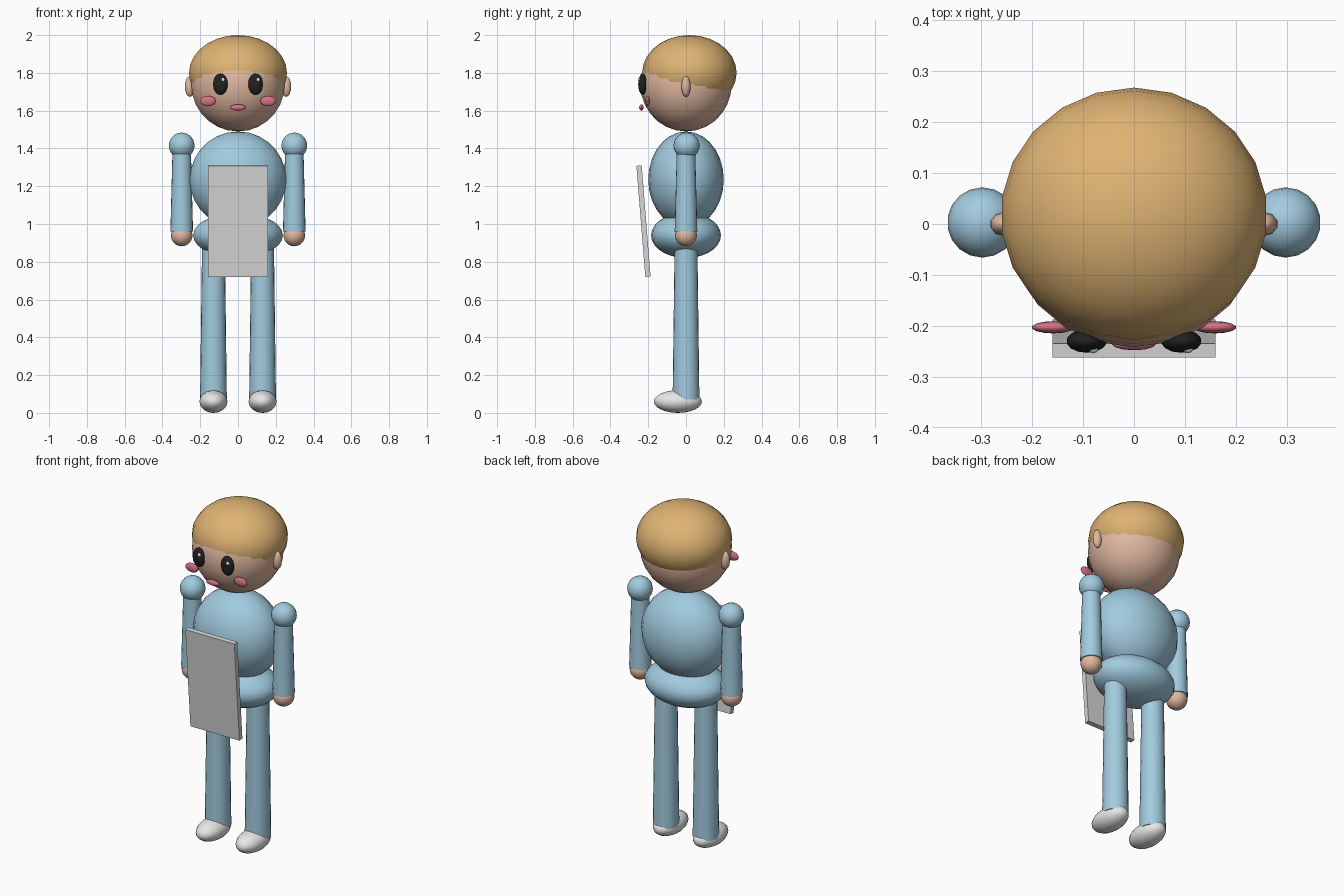
import bpy
from mathutils import Matrix, Vector

cube = bpy.data.objects.get("Cube")
if cube:
    bpy.data.objects.remove(cube, do_unlink=True)


def material(name, r, g, b):
    mat = bpy.data.materials.new(name)
    mat.use_nodes = True
    mat.diffuse_color = (r, g, b, 1)
    bsdf = next(n for n in mat.node_tree.nodes if n.type == "BSDF_PRINCIPLED")
    bsdf.inputs["Base Color"].default_value = (r, g, b, 1)
    return mat


blue = material("light blue cloth", 0.36, 0.60, 0.74)
skin = material("skin", 0.75, 0.48, 0.35)
blond = material("blond hair", 0.73, 0.45, 0.17)
pink = material("pink", 0.68, 0.17, 0.23)
black = material("black", 0.015, 0.015, 0.015)
white = material("white", 0.85, 0.85, 0.85)
grey = material("grey board", 0.68, 0.68, 0.68)


def finish(name, mat, matrix, smooth=True):
    """Bake the placement into the newest mesh, then name, colour and shade it."""
    ob = bpy.context.object
    ob.name = name
    ob.data.transform(matrix)
    ob.data.materials.append(mat)
    if smooth:
        bpy.ops.object.shade_smooth_by_angle(angle=0.9)
    return ob


def ellipsoid(name, mat, centre, radii, segments=22, rings=14):
    bpy.ops.mesh.primitive_uv_sphere_add(segments=segments, ring_count=rings, radius=1)
    place = Matrix.Translation(centre) @ Matrix.Diagonal(Vector(radii)).to_4x4()
    return finish(name, mat, place)


def limb(name, mat, x, low, high, low_radius, high_radius):
    """Upright tapered cylinder."""
    bpy.ops.mesh.primitive_cone_add(vertices=20, radius1=low_radius,
                                    radius2=high_radius, depth=high - low)
    return finish(name, mat, Matrix.Translation((x, 0, (low + high) / 2)))


# Head, hair and body
ellipsoid("head", skin, (0, 0, 1.74), (0.25, 0.242, 0.25))
ellipsoid("hair", blond, (0, 0.018, 1.80), (0.262, 0.25, 0.20))
ellipsoid("torso", blue, (0, 0, 1.235), (0.258, 0.20, 0.255))
ellipsoid("hips", blue, (0, 0, 0.94), (0.24, 0.185, 0.12))
ellipsoid("mouth", pink, (0, -0.236, 1.617), (0.043, 0.012, 0.016), 12, 8)

# Paired parts
for side, s in (("left", 1), ("right", -1)):
    # Face
    ellipsoid(side + "_ear", skin, (s * 0.255, 0, 1.728), (0.028, 0.024, 0.055), 10, 8)
    ellipsoid(side + "_eye", black, (s * 0.093, -0.23, 1.74), (0.04, 0.023, 0.056), 14, 10)
    ellipsoid(side + "_eye_glint", white, (s * 0.093 + 0.013, -0.246, 1.763),
              (0.01, 0.008, 0.011), 8, 6)
    ellipsoid(side + "_cheek", pink, (s * 0.159, -0.203, 1.651), (0.042, 0.012, 0.027), 14, 8)
    # Arm
    ellipsoid(side + "_shoulder", blue, (s * 0.298, 0.003, 1.415), (0.069, 0.069, 0.069), 18, 12)
    limb(side + "_arm", blue, s * 0.298, 0.96, 1.42, 0.06, 0.048)
    ellipsoid(side + "_hand", skin, (s * 0.298, 0, 0.94), (0.058, 0.058, 0.058), 18, 12)
    # Leg
    limb(side + "_leg", blue, s * 0.13, 0.07, 0.92, 0.071, 0.06)
    ellipsoid(side + "_shoe", white, (s * 0.13, -0.043, 0.06), (0.075, 0.127, 0.06), 18, 12)

# Board hanging in front, leaning slightly forward
bpy.ops.mesh.primitive_cube_add(size=1)
finish("front_board", grey,
       Matrix.Translation((0, -0.225, 1.015)) @ Matrix.Rotation(0.08, 4, "X")
       @ Matrix.Diagonal((0.32, 0.028, 0.59, 1)), smooth=False)
